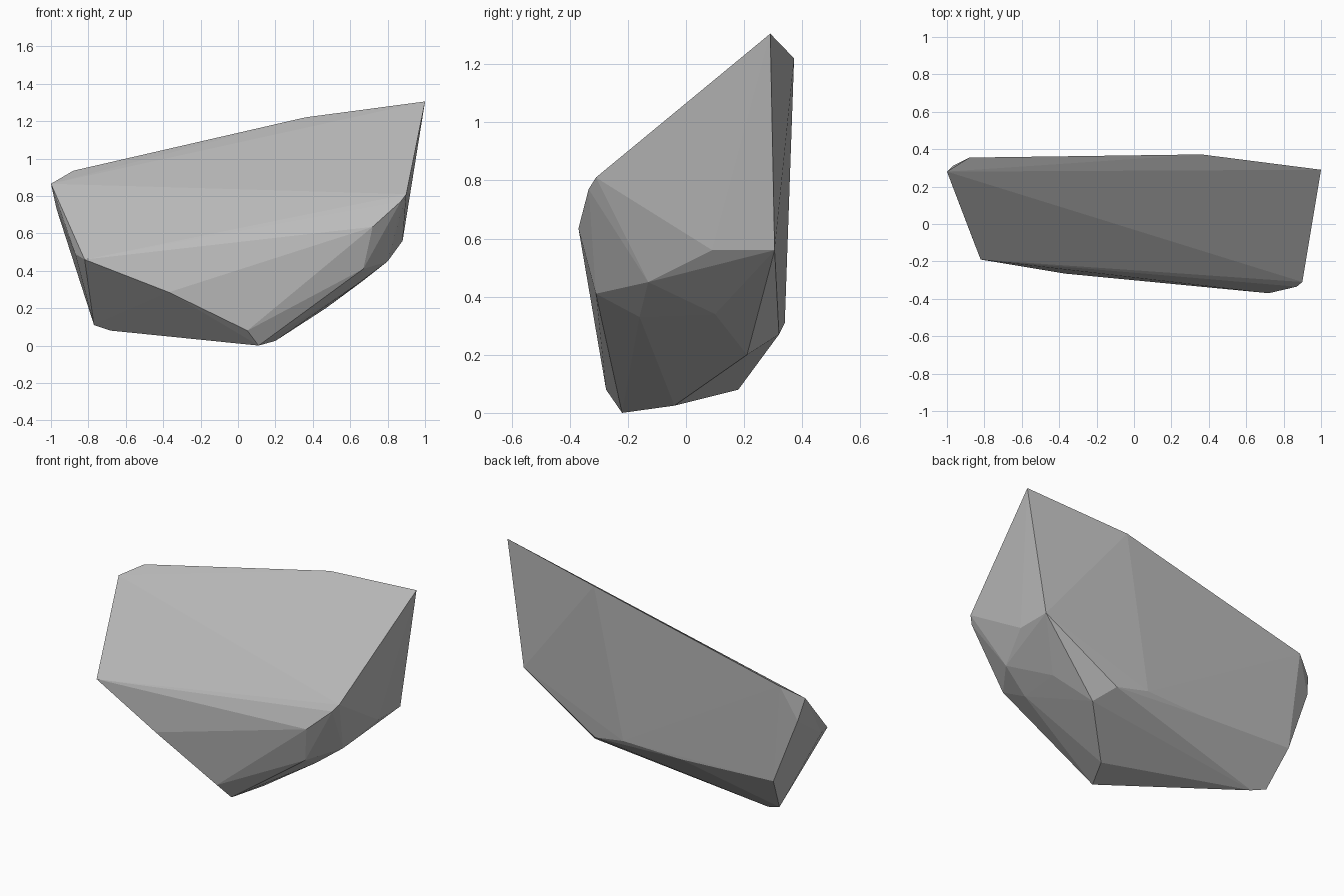
import bpy
import bmesh

if "Cube" in bpy.data.objects:
    bpy.data.objects.remove(bpy.data.objects["Cube"])

# Corner points of the faceted boulder
top_rim = [(1, .29, 1.305), (.36, .372, 1.22), (-.88, .355, .935),
           (-1, .28, .865), (-.97, .31, .73)]
front_ridge = [(-.87, -.06, .49), (-.82, -.19, .46), (-.37, -.265, .285),
               (.05, -.275, .08), (.72, -.37, .635), (.87, -.335, .77),
               (.9, -.31, .81), (.67, -.31, .41)]
right_side = [(.88, .305, .56), (.88, .09, .56), (.8, -.13, .45),
              (.66, .1, .34), (.64, -.16, .33), (.55, .195, .27)]
back_edge = [(.47, .21, .2), (.39, .32, .27), (.185, .34, .31),
             (-.2, .335, .3), (-.82, .33, .33)]
base = [(.11, -.22, 0), (.2, -.04, .025), (-.04, -.05, .035),
        (-.68, .18, .08), (-.77, .2, .11)]

# Wrap the corners in a convex shell
bm = bmesh.new()
for p in top_rim + front_ridge + right_side + back_edge + base:
    bm.verts.new(p)
bmesh.ops.convex_hull(bm, input=bm.verts[:])
loose = [v for v in bm.verts if not v.link_faces]
bmesh.ops.delete(bm, geom=loose, context='VERTS')
bmesh.ops.recalc_face_normals(bm, faces=bm.faces[:])

mesh = bpy.data.meshes.new("boulder")
bm.to_mesh(mesh)
bm.free()

# Single stone colour
stone = bpy.data.materials.new("stone grey")
stone.diffuse_color = (.5, .5, .5, 1)
stone.use_nodes = True
stone.node_tree.nodes["Principled BSDF"].inputs["Base Color"].default_value = stone.diffuse_color
mesh.materials.append(stone)
boulder = bpy.data.objects.new("boulder", mesh)
bpy.context.collection.objects.link(boulder)
